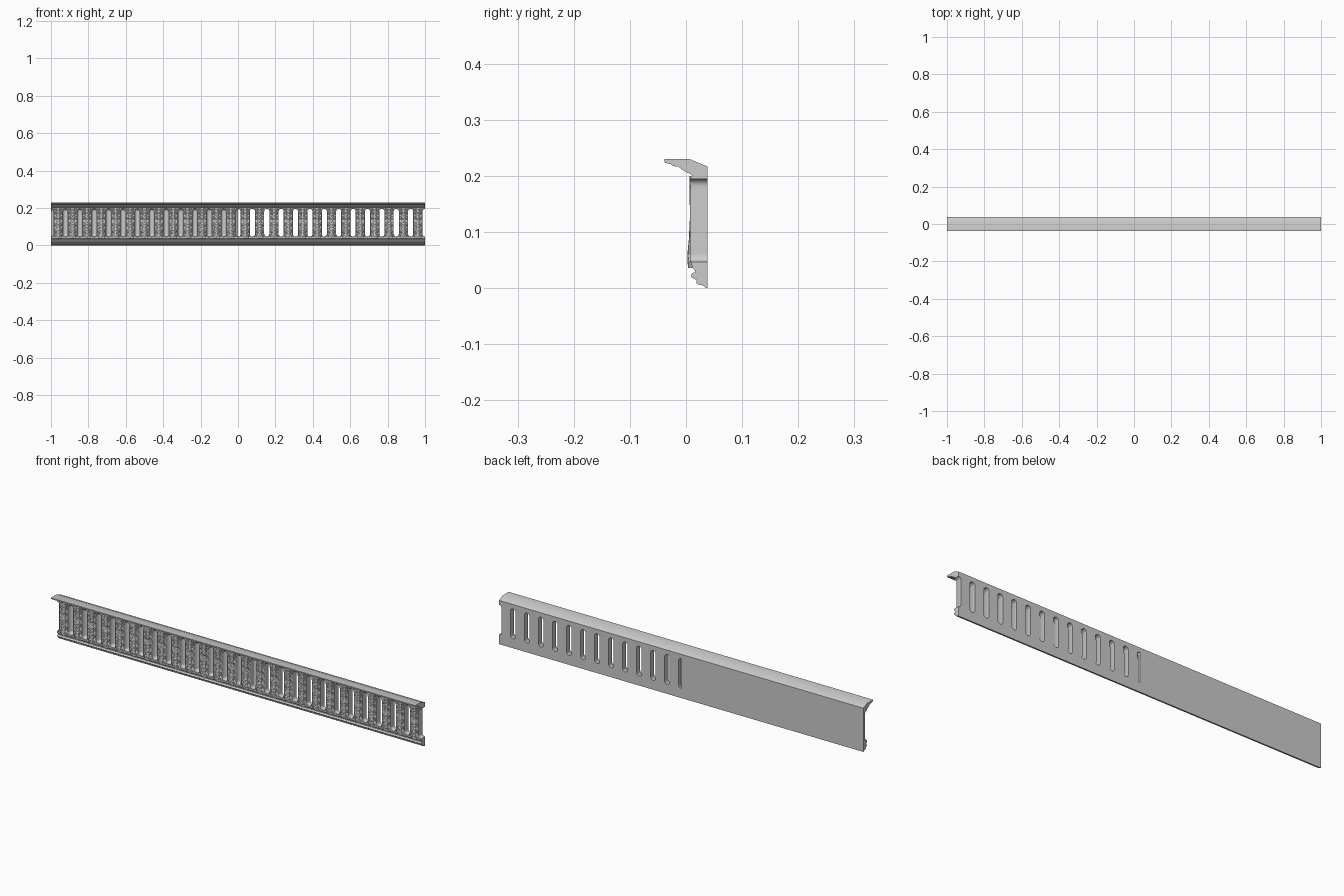
import bpy
import math

if "Cube" in bpy.data.objects:
    bpy.data.objects.remove(bpy.data.objects["Cube"])

P = 2 / 26               # spacing of the slots
R = 0.0135               # slot radius
Z0, Z1 = 0.036, 0.200    # carved band between the rails
S0, S1 = 0.047, 0.195    # slot bottom and top
BACK = 0.038


def make_object(name, verts, faces, angle):
    me = bpy.data.meshes.new(name)
    me.from_pydata(verts, [], faces)
    me.update()
    ob = bpy.data.objects.new(name, me)
    bpy.context.collection.objects.link(ob)
    bpy.ops.object.select_all(action='DESELECT')
    ob.select_set(True)
    bpy.context.view_layer.objects.active = ob
    bpy.ops.object.mode_set(mode='EDIT')
    bpy.ops.mesh.select_all(action='SELECT')
    bpy.ops.mesh.normals_make_consistent(inside=False)
    bpy.ops.object.mode_set(mode='OBJECT')
    bpy.ops.object.shade_smooth_by_angle(angle=math.radians(angle))
    return ob


def loft(loops, verts, faces):
    """Append a closed solid running through equal-length loops."""
    b, n = len(verts), len(loops[0])
    for loop in loops:
        verts.extend(loop)
    for r in range(len(loops) - 1):
        for i in range(n):
            j = (i + 1) % n
            faces.append((b + r * n + i, b + r * n + j,
                          b + (r + 1) * n + j, b + (r + 1) * n + i))
    faces.append(tuple(b + i for i in range(n)))
    faces.append(tuple(b + (len(loops) - 1) * n + i for i in range(n)))


def rail(name, profile):
    verts, faces = [], []
    loft([[(x, y, z) for y, z in profile] for x in (-1, 1)], verts, faces)
    return make_object(name, verts, faces, 25)


def clamp(v):
    return max(0.0, min(1.0, v))


def half_width(z):
    """Half width of the round-ended slot at height z."""
    dz = max(S0 + R - z, z - (S1 - R), 0)
    return math.sqrt(max(R * R - dz * dz, 0))


def slot_distance(x, z):
    """Distance from the slot's centre line."""
    return math.hypot(x, max(S0 + R - z, z - (S1 - R), 0))


def relief(u, z):
    """Front surface of the carved leaf, u measured from the pier's centre."""
    u = abs(u)
    t = clamp((z - 0.039) / 0.158)
    s = slot_distance(P / 2 - u, z) - R
    rim = 0.0035 * math.exp(-((s - 0.002) / 0.0018) ** 2)
    # lobed outline that fans out over the slot heads
    w = 0.0135 + 0.0075 * abs(math.sin(math.pi * (5 * t + 0.2)))
    w += 0.022 * clamp((t - 0.86) / 0.1)
    inside = clamp((w - u) / 0.003)
    veins = abs(math.sin(math.pi * (10 * t - u * 130)))
    rib = math.exp(-(u / 0.0025) ** 2)
    curl = 0.0035 * math.exp(-((t - 0.1) / 0.18) ** 2)
    sag = 0.0025 * math.exp(-((t - 0.6) / 0.08) ** 2)
    leaf = inside * (0.0015 + 0.0032 * veins * (1 - rib) + 0.0035 * rib + curl - sag)
    return 0.011 - max(rim, leaf)


# Row heights: dense around the slot's round ends
arc = [R * (1 - math.cos(math.pi / 2 * i / 8)) for i in range(9)]
slot_rows = [S0 + a for a in arc]
slot_rows += [S0 + R + (S1 - S0 - 2 * R) * i / 50 for i in range(1, 50)]
slot_rows += [S1 - a for a in reversed(arc)]
pier_rows = [Z0, 0.039, 0.041, 0.044] + slot_rows + [0.1975, Z1]

# Carved leaf piers between the slots
verts, faces, COLS = [], [], 28
for k in range(-13, 13):
    cx = (k + 0.5) * P
    loops = []
    for z in pier_rows:
        w = P / 2 - half_width(z)
        xs = [w * (2 * i / COLS - 1) for i in range(COLS + 1)]
        loops.append([(cx + x, relief(x, z), z) for x in xs]
                     + [(cx + w, BACK, z), (cx - w, BACK, z)])
    loft(loops, verts, faces)
make_object("carved_leaf_piers", verts, faces, 50)

# Concave flutes closing the slots on the left half
verts, faces, N = [], [], 10
for k in range(-13, 1):
    lo, hi = (0 if k == -13 else -1), (0 if k == 0 else 1)
    loops = []
    for z in slot_rows:
        h = max(half_width(z), 0.0001)
        xs = [h * (lo + (hi - lo) * i / N) for i in range(N + 1)]
        loops.append([(k * P + x,
                       0.012 + math.sqrt(max(R * R - slot_distance(x, z) ** 2, 0)), z)
                      for x in xs]
                     + [(k * P + h * hi, BACK, z), (k * P + h * lo, BACK, z)])
    loft(loops, verts, faces)
make_object("closed_flutes", verts, faces, 40)

# Overhanging top moulding
rail("top_moulding", [
    (BACK, Z1), (BACK, 0.217), (0.007, 0.23), (-0.0385, 0.23), (-0.0385, 0.224),
    (-0.033, 0.2225), (-0.027, 0.221), (-0.024, 0.218), (-0.013, 0.2165),
    (-0.008, 0.212), (-0.001, 0.2075), (0.005, 0.205), (0.010, 0.2025),
    (0.011, Z1)])

# Stepped bottom moulding with a round bead
bead = [(0.0155 - 0.0065 * math.sin(a), 0.0225 - 0.0055 * math.cos(a))
        for a in [math.pi * i / 8 for i in range(9)]]
rail("bottom_moulding", [
    (BACK, Z0), (BACK, 0), (0.033, 0.002), (0.031, 0.005), (0.022, 0.0065),
    (0.019, 0.009), (0.019, 0.014), (0.0165, 0.016)] + bead
    + [(0.0165, 0.031), (0.014, 0.034), (0.012, Z0)])
